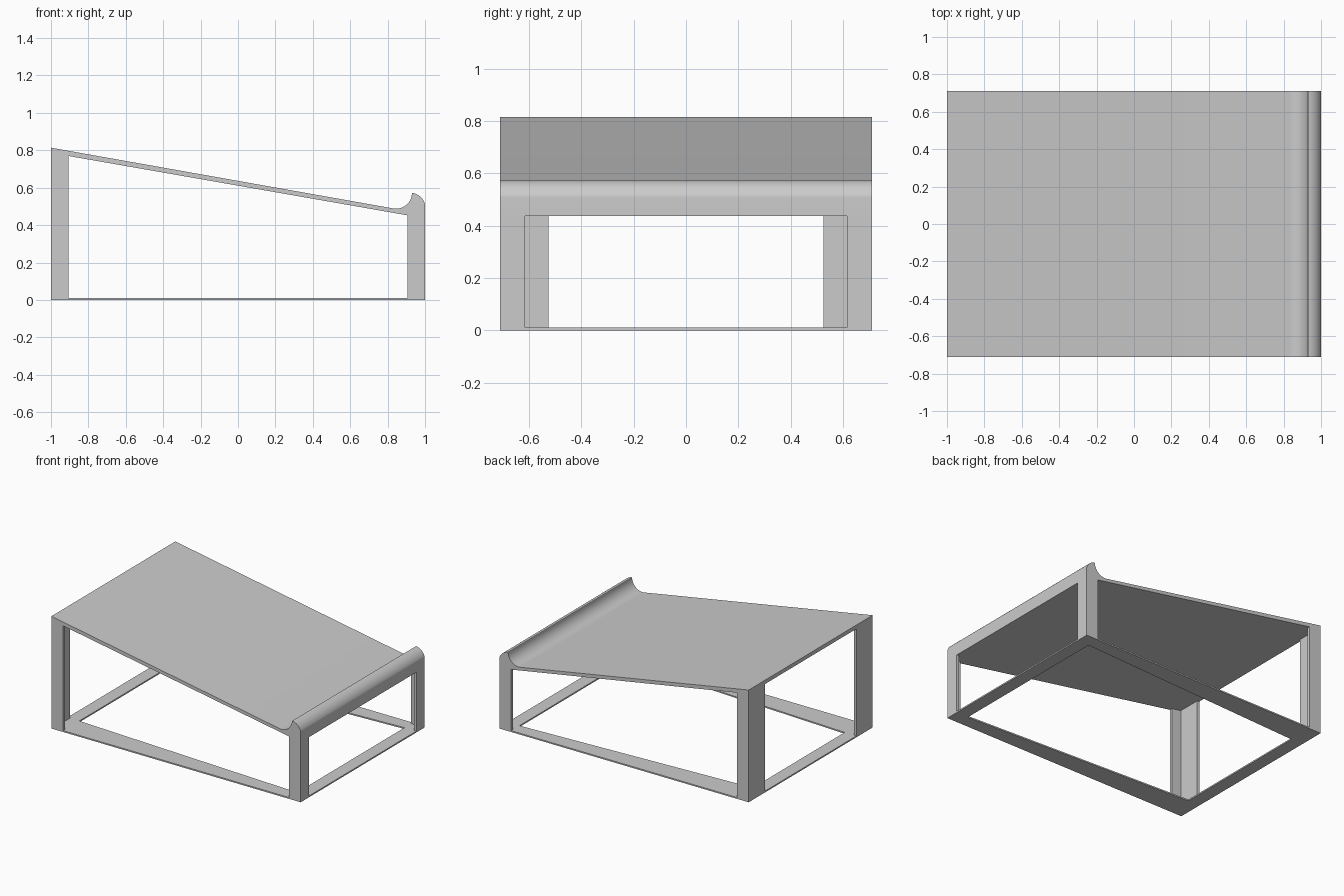
import bpy
import bmesh
from math import cos, sin, radians

cube = bpy.data.objects.get("Cube")
if cube:
    bpy.data.objects.remove(cube, do_unlink=True)

HALF_X, HALF_Y = 1.0, 0.71
WALL = 0.02       # thickness of the angle legs
BASE = 0.01       # thickness of the floor frame
ARM = 0.095       # usual width of a leg arm
WIDE = 0.185      # wide arm at the high end

grey = bpy.data.materials.new("grey")
grey.use_nodes = True
grey.diffuse_color = (0.6, 0.6, 0.6, 1)
grey.node_tree.nodes["Principled BSDF"].inputs["Base Color"].default_value = (0.6, 0.6, 0.6, 1)


def finish(name, bm):
    bmesh.ops.recalc_face_normals(bm, faces=bm.faces)
    mesh = bpy.data.meshes.new(name)
    bm.to_mesh(mesh)
    bm.free()
    mesh.materials.append(grey)
    obj = bpy.data.objects.new(name, mesh)
    bpy.context.collection.objects.link(obj)
    return obj


def extrude(name, outline, offset):
    """Close a planar outline and extrude it by an offset."""
    bm = bmesh.new()
    face = bm.faces.new([bm.verts.new(p) for p in outline])
    result = bmesh.ops.extrude_face_region(bm, geom=[face])
    moved = [v for v in result["geom"] if isinstance(v, bmesh.types.BMVert)]
    bmesh.ops.translate(bm, verts=moved, vec=offset)
    return finish(name, bm)


def arc(cx, cz, radius, start, end, steps=14):
    angles = [radians(start + (end - start) * i / steps) for i in range(steps + 1)]
    return [(cx + radius * cos(a), cz + radius * sin(a)) for a in angles]


def underside(x):
    return 0.611 - 0.175 * x


# Sloping top with a curved stop lip at the low end
profile = [(-HALF_X, underside(-HALF_X)), (-HALF_X, 0.814)]
profile += arc(0.845, 0.573, 0.085, 260, 358)
profile += arc(0.920, 0.490, 0.083, 82, 16)
profile += [(HALF_X, 0.51), (HALF_X, underside(HALF_X))]
top = extrude("sloping_top", [(x, -HALF_Y, z) for x, z in profile], (0, 2 * HALF_Y, 0))
bpy.context.view_layer.objects.active = top
top.select_set(True)
bpy.ops.object.shade_smooth_by_angle(angle=radians(30))
top.select_set(False)

# Floor frame: flat ring with a tapered opening
bm = bmesh.new()
ix = HALF_X - ARM
outer = [(-HALF_X, -HALF_Y), (HALF_X, -HALF_Y), (HALF_X, HALF_Y), (-HALF_X, HALF_Y)]
low, high = HALF_Y - ARM, HALF_Y - WIDE
inner = [(-ix, -high), (ix, -low), (ix, low), (-ix, high)]
rings = [[bm.verts.new((x, y, z)) for x, y in loop]
         for loop, z in ((outer, 0), (outer, BASE), (inner, BASE), (inner, 0))]
for k in range(4):
    a, b = rings[k], rings[(k + 1) % 4]
    for i in range(4):
        j = (i + 1) % 4
        bm.faces.new((a[i], a[j], b[j], b[i]))
finish("floor_frame", bm)

# L-section corner legs, cut to the slope of the top
for end, sx, arm_y in (("low", 1, ARM), ("high", -1, WIDE)):
    for side, sy in (("front", -1), ("back", 1)):
        section = [(0, 0), (ARM, 0), (ARM, WALL), (WALL, WALL), (WALL, arm_y), (0, arm_y)]
        outline = [(sx * (HALF_X - u), sy * (HALF_Y - v), BASE) for u, v in section]
        leg = extrude(f"{end}_{side}_leg", outline, (0, 0, 0.4))
        for v in leg.data.vertices:
            if v.co.z > 0.2:
                v.co.z = underside(v.co.x)
